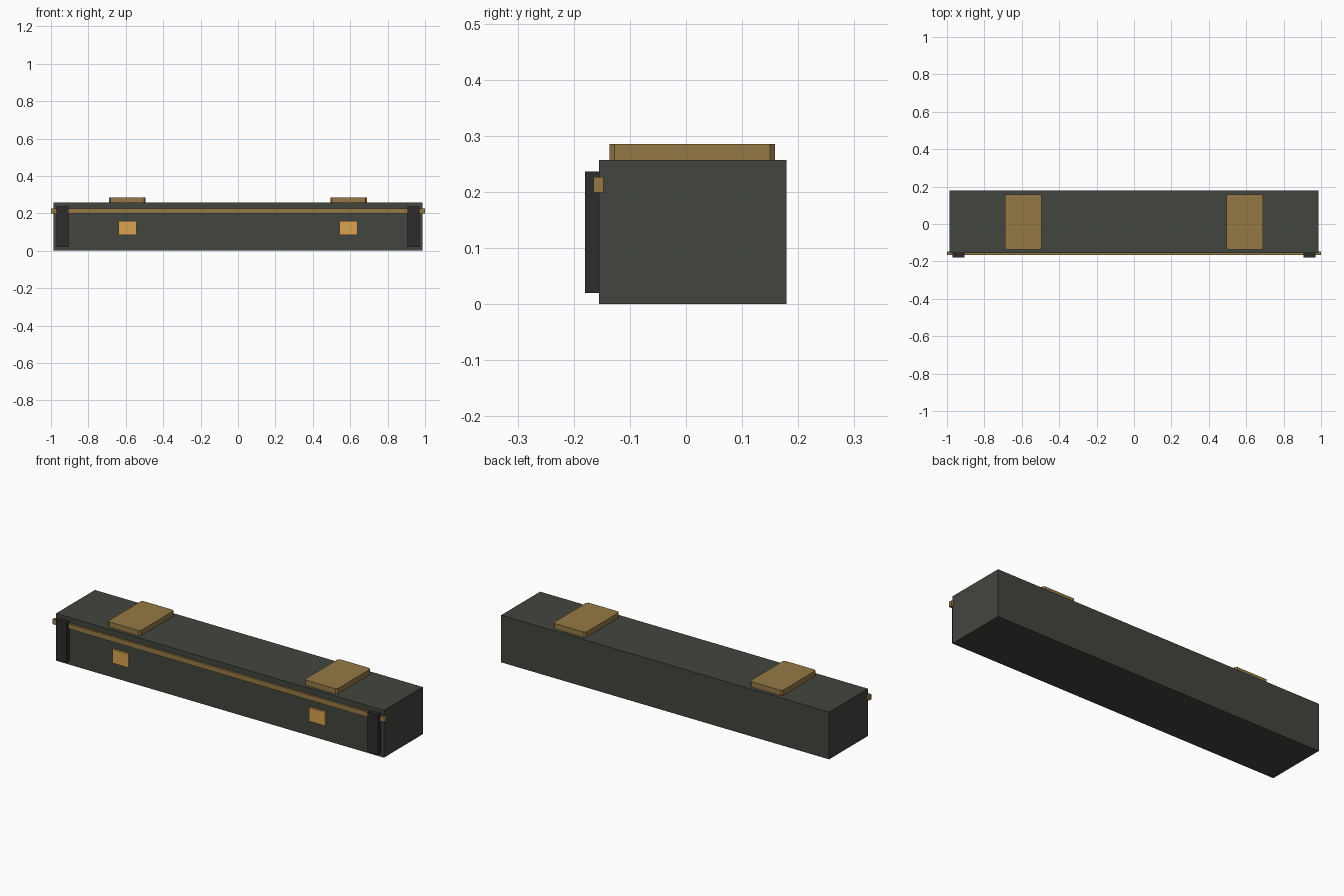
import bpy, bmesh

if "Cube" in bpy.data.objects:
    bpy.data.objects.remove(bpy.data.objects["Cube"])


def material(name, color):
    m = bpy.data.materials.new(name)
    m.diffuse_color = (*color, 1)
    m.use_nodes = True
    m.node_tree.nodes["Principled BSDF"].inputs["Base Color"].default_value = m.diffuse_color
    return m


DARK = material("dark_olive", (0.055, 0.06, 0.05))
BLACK = material("black", (0.025, 0.025, 0.025))
BRASS = material("brass", (0.30, 0.19, 0.06))
AMBER = material("amber", (0.70, 0.37, 0.08))


def box(name, x, y, z, mat, chamfer=0):
    """Box from (min, max) ranges, with optional chamfered upright edges."""
    bm = bmesh.new()
    bmesh.ops.create_cube(bm, size=1)
    for v in bm.verts:
        for i, (lo, hi) in enumerate((x, y, z)):
            v.co[i] = hi if v.co[i] > 0 else lo
    if chamfer:
        upright = [e for e in bm.edges
                   if abs(e.verts[0].co.z - e.verts[1].co.z) > 1e-4]
        bmesh.ops.bevel(bm, geom=upright, offset=chamfer, segments=1,
                        affect='EDGES')
    mesh = bpy.data.meshes.new(name)
    bm.to_mesh(mesh)
    bm.free()
    mesh.materials.append(mat)
    obj = bpy.data.objects.new(name, mesh)
    bpy.context.collection.objects.link(obj)
    return obj


# Main body and the long front trim rail
box("body", (-0.987, 0.987), (-0.155, 0.179), (0, 0.257), DARK)
box("trim_rail", (-1, 1), (-0.165, -0.147), (0.199, 0.227), BRASS)

# Paired parts, placed symmetrically on each side
for side, s in (("left", -1), ("right", 1)):
    def span(centre, half):
        return (s * centre - half, s * centre + half)

    box(side + "_end_post", span(0.938, 0.032), (-0.18, -0.153), (0.02, 0.237), BLACK)
    box(side + "_front_plate", span(0.592, 0.048), (-0.166, -0.15), (0.084, 0.158), AMBER)
    box(side + "_top_pad", span(0.592, 0.098), (-0.136, 0.159), (0.25, 0.286), BRASS, 0.009)
